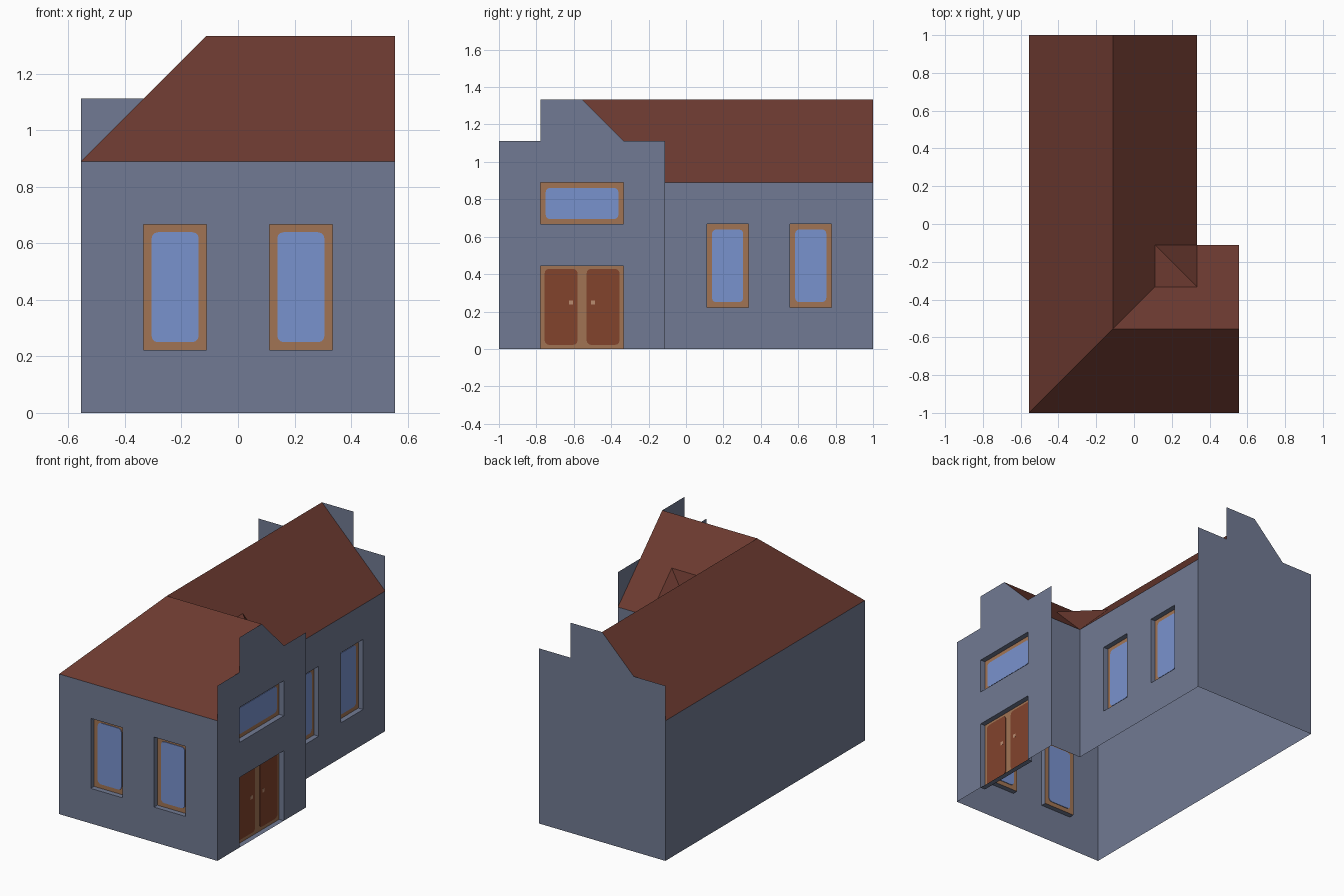
import bpy, bmesh, math
from mathutils import Vector

if "Cube" in bpy.data.objects:
    bpy.data.objects.remove(bpy.data.objects["Cube"])

U = 1 / 9          # the house sits on a grid of 1/9 unit
DEPTH = 0.3        # window recess, in grid units


def material(name, rgb):
    m = bpy.data.materials.new(name)
    lin = [((c / 255 + 0.055) / 1.055) ** 2.4 for c in rgb]
    m.diffuse_color = (*lin, 1)
    m.use_nodes = True
    m.node_tree.nodes["Principled BSDF"].inputs["Base Color"].default_value = m.diffuse_color
    return m


WALL = material("slate_blue_wall", (113, 122, 147))
ROOF = material("red_brown_roof", (108, 58, 48))
FRAME = material("tan_wood", (161, 116, 84))
GLASS = material("blue_glass", (121, 146, 206))
DOOR = material("rust_door", (130, 67, 44))
KNOB = material("pale_handle", (186, 140, 112))


def make(name, polys, mat, thickness=None):
    """Object from polygons in grid units; thickness is a vector to extrude along."""
    bm = bmesh.new()
    for poly in polys:
        bm.faces.new([bm.verts.new(Vector(p) * U) for p in poly])
    bmesh.ops.remove_doubles(bm, verts=bm.verts, dist=1e-5)
    if thickness:
        r = bmesh.ops.extrude_face_region(bm, geom=bm.faces[:], use_keep_orig=True)
        vs = [g for g in r["geom"] if isinstance(g, bmesh.types.BMVert)]
        bmesh.ops.translate(bm, verts=vs, vec=Vector(thickness) * U)
        bmesh.ops.recalc_face_normals(bm, faces=bm.faces)
    me = bpy.data.meshes.new(name)
    bm.to_mesh(me)
    bm.free()
    me.materials.append(mat)
    ob = bpy.data.objects.new(name, me)
    bpy.context.collection.objects.link(ob)
    return ob


# Wall planes: (along, height, depth inwards) -> position
def front(a, z, d=0): return (a, -9 + d, z)
def back(a, z, d=0): return (-a, 9 - d, z)
def left(a, z, d=0): return (-5 + d, -a, z)
def wing_right(a, z, d=0): return (5 - d, a, z)
def main_right(a, z, d=0): return (3 - d, a, z)
def wing_back(a, z, d=0): return (-a, -1 - d, z)


def rect(a0, a1, z0, z1):
    return [(a0, z0), (a1, z0), (a1, z1), (a0, z1)]


def rounded(a0, a1, z0, z1, r, n=3):
    pts = []
    for i, (a, z) in enumerate(((a1 - r, z1 - r), (a0 + r, z1 - r), (a0 + r, z0 + r), (a1 - r, z0 + r))):
        for k in range(n + 1):
            t = math.radians(90 * (i + k / n))
            pts.append((a + r * math.cos(t), z + r * math.sin(t)))
    return pts


def wall(name, plane, a0, a1, openings=(), gable=None):
    """Wall 8 high with recessed openings and an optional gable outline above."""
    cuts_a = sorted({a0, a1, *[v for o in openings for v in o[:2]]})
    cuts_z = sorted({0, 8, *[v for o in openings for v in o[2:]]})
    polys = []
    for p, q in zip(cuts_a, cuts_a[1:]):
        for s, t in zip(cuts_z, cuts_z[1:]):
            if not any(o[0] <= p < o[1] and o[2] <= s < o[3] for o in openings):
                polys.append([plane(*c) for c in rect(p, q, s, t)])
    for o in openings:                      # reveals
        c = rect(*o)
        for i in range(4):
            e, f = c[i], c[(i + 1) % 4]
            polys.append([plane(*e), plane(*f), plane(*f, DEPTH), plane(*e, DEPTH)])
    if gable:
        polys.append([plane(*c) for c in gable])
    make(name, polys, WALL)


def plate(name, plane, outline, mat, half=0.035):
    """Thin plate straddling the back of a recess, seen from both sides."""
    o, i = (Vector(plane(0, 0, DEPTH + s * half)) for s in (-1, 1))
    make(name, [[plane(*c, DEPTH - half) for c in outline]], mat, i - o)


def window(name, plane, o):
    make(name + "_frame", [[plane(*c, DEPTH) for c in rect(*o)]], FRAME)
    m = 0.25
    plate(name + "_glass", plane, rounded(o[0] + m, o[1] - m, o[2] + m, o[3] - m, 0.2), GLASS)


# Walls
FRONT_WIN = [(-3, -1, 2, 6), (1, 3, 2, 6)]
SIDE_WIN = [(1, 3, 2, 6), (5, 7, 2, 6)]
UPPER_WIN, DOORWAY = (-7, -3, 6, 8), (-7, -3, 0, 4)


def gable(s):
    """Stepped gable outline starting at coordinate s, 8 wide."""
    return [(s + a, z) for a, z in
            ((0, 8), (8, 8), (8, 10), (6, 10), (4, 12), (2, 12), (2, 10), (0, 10))]


wall("front_wall", front, -5, 5, FRONT_WIN)
wall("back_wall", back, -3, 5, gable=gable(-3))
wall("left_wall", left, -9, 9)
wall("main_right_wall", main_right, -1, 9, SIDE_WIN)
wall("wing_back_wall", wing_back, -5, -3)
wall("entrance_wall", wing_right, -9, -1, [UPPER_WIN, DOORWAY], gable(-9))

# Windows
for i, o in enumerate(FRONT_WIN):
    window(f"front_window_{i + 1}", front, o)
for i, o in enumerate(SIDE_WIN):
    window(f"side_window_{i + 1}", main_right, o)
window("upper_window", wing_right, UPPER_WIN)

# Double door with handles
make("door_frame", [[wing_right(*c, DEPTH) for c in rect(*DOORWAY)]], FRAME)
for side, s in (("left", -1), ("right", 1)):
    a0, a1 = sorted((-5 + s * 0.22, -5 + s * 1.8))
    plate(f"door_{side}_leaf", wing_right, rounded(a0, a1, 0.2, 3.85, 0.2), DOOR)
    h = -5 + s * 0.53
    plate(f"door_{side}_handle", wing_right, rect(h - 0.1, h + 0.1, 2.13, 2.33), KNOB, 0.043)

# Roof: main ridge along y, wing ridge along x, hip at the front left corner
make("roof", [
    [(-5, -9, 8), (-1, -5, 12), (-1, 9, 12), (-5, 9, 8)],
    [(-1, -5, 12), (3, -1, 8), (3, 9, 8), (-1, 9, 12)],
    [(-5, -9, 8), (5, -9, 8), (5, -5, 12), (-1, -5, 12)],
    [(-1, -5, 12), (5, -5, 12), (5, -1, 8), (3, -1, 8)],
], ROOF)
# Small infill in the valley
make("valley_infill", [
    [(1, -3, 10), (3, -3, 10), (1, -1, 10)],
    [(3, -3, 10), (3, -1, 8), (1, -1, 10)],
], ROOF)
